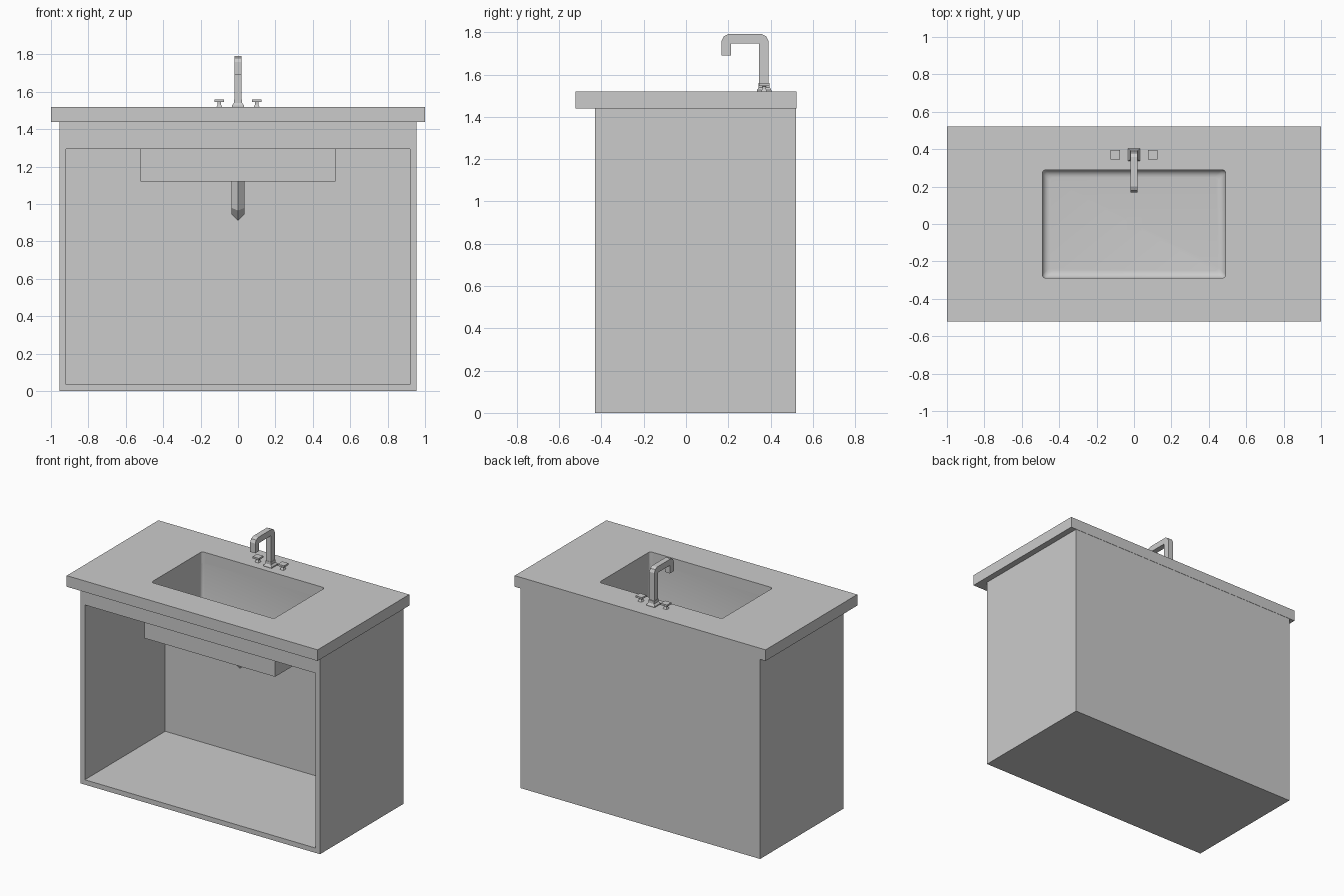
import bpy, bmesh, math
from mathutils import Vector

old = bpy.data.objects.get("Cube")
if old:
    bpy.data.objects.remove(old, do_unlink=True)

grey = bpy.data.materials.new("plain_grey")
grey.use_nodes = True
grey.diffuse_color = (0.6, 0.6, 0.6, 1)
grey.node_tree.nodes["Principled BSDF"].inputs["Base Color"].default_value = (0.6, 0.6, 0.6, 1)


def finish(name, bm, smooth=False):
    bmesh.ops.remove_doubles(bm, verts=bm.verts, dist=1e-5)
    bmesh.ops.recalc_face_normals(bm, faces=bm.faces)
    mesh = bpy.data.meshes.new(name)
    bm.to_mesh(mesh)
    bm.free()
    mesh.materials.append(grey)
    obj = bpy.data.objects.new(name, mesh)
    bpy.context.collection.objects.link(obj)
    if smooth:
        bpy.ops.object.select_all(action="DESELECT")
        obj.select_set(True)
        bpy.context.view_layer.objects.active = obj
        bpy.ops.object.shade_smooth_by_angle(angle=math.radians(35))
    return obj


def loft(rings, caps=True, closed=False):
    """Skin matching rings of points, capped at the ends or closed into a loop."""
    bm = bmesh.new()
    loops = [[bm.verts.new(p) for p in ring] for ring in rings]
    pairs = list(zip(loops, loops[1:])) + ([(loops[-1], loops[0])] if closed else [])
    for a, b in pairs:
        for i in range(len(a)):
            j = (i + 1) % len(a)
            bm.faces.new((a[i], a[j], b[j], b[i]))
    if caps and not closed:
        bm.faces.new(loops[0])
        bm.faces.new(loops[-1])
    return bm


def upright(hx, z0, z1, y):
    return [(-hx, y, z0), (hx, y, z0), (hx, y, z1), (-hx, y, z1)]


def flat(hx, hy, z, r=0.0, cx=0.0, cy=0.0, steps=4):
    """Horizontal rectangle with rounded corners."""
    pts = []
    for k, (sx, sy) in enumerate(((1, 1), (-1, 1), (-1, -1), (1, -1))):
        for s in range(steps + 1):
            a = math.pi / 2 * (k + s / steps)
            pts.append((cx + sx * (hx - r) + r * math.cos(a),
                        cy + sy * (hy - r) + r * math.sin(a), z))
    return pts


def stack(name, levels, cx=0.0, cy=0.0):
    """Square solid from (half x, half y, z) levels."""
    return finish(name, loft([flat(hx, hy, z, 0, cx, cy, 1) for hx, hy, z in levels]))


# Cabinet shell with an open front and top
cabinet = loft([upright(0.955, 0, 1.44, 0.52), upright(0.955, 0, 1.44, -0.43),
                upright(0.92, 0.035, 1.295, -0.43), upright(0.92, 0.035, 1.295, -0.395),
                upright(0.92, 0.035, 1.44, -0.395), upright(0.92, 0.035, 1.44, 0.485)])
top_faces = [f for f in cabinet.faces if f.calc_center_median().z > 1.43]
bmesh.ops.delete(cabinet, geom=top_faces, context="FACES")
finish("cabinet", cabinet)

# Countertop with the basin opening
HX, HY, R = 0.49, 0.29, 0.02
finish("countertop", loft([flat(1, 0.522, 1.44), flat(1, 0.522, 1.52),
                           flat(HX, HY, 1.52, R), flat(HX, HY, 1.44, R)], closed=True))

# Basin with a rounded floor edge
rings = [flat(0.52, 0.32, 1.12), flat(0.52, 0.32, 1.44), flat(HX, HY, 1.44, R)]
FILLET, FLOOR = 0.04, 1.15
for i in range(6):
    a = math.pi / 2 * i / 5
    inset = FILLET * (1 - math.cos(a))
    rings.append(flat(HX - inset, HY - inset, FLOOR + FILLET * (1 - math.sin(a)), R))
finish("basin", loft(rings), smooth=True)

# Drain cover and waste pipe
stack("drain_cover", [(0.04, 0.035, 1.149), (0.04, 0.035, 1.153)])


def tube(name, path, half_x, half_d, diamond=False):
    """Four-sided tube along a path in the x = 0 plane, mitred at the bends."""
    pts = [Vector((0, y, z)) for y, z in path]
    rings = []
    for i, p in enumerate(pts):
        d0 = (p - pts[max(i - 1, 0)]).normalized()
        d1 = (pts[min(i + 1, len(pts) - 1)] - p).normalized()
        t = (d0 + d1).normalized()
        n = Vector((0, -t.z, t.y)) / (t.dot(d1) if 0 < i < len(pts) - 1 else 1)
        x = Vector((half_x, 0, 0))
        n *= half_d
        rings.append([p + x, p + n, p - x, p - n] if diamond else
                     [p + x + n, p - x + n, p - x - n, p + x - n])
    return finish(name, loft(rings))


tube("waste_pipe", [(0, 1.13), (0, 0.98), (0.035, 0.945), (0.49, 0.945)], 0.035, 0.035, True)

# Tap
stack("tap_base", [(0.033, 0.034, 1.52), (0.033, 0.034, 1.527), (0.022, 0.026, 1.54),
                   (0.022, 0.026, 1.56)], cy=0.37)
tube("tap_spout", [(0.368, 1.53), (0.368, 1.755), (0.363, 1.765), (0.353, 1.77),
                   (0.205, 1.77), (0.195, 1.765), (0.19, 1.755), (0.19, 1.69)], 0.02, 0.022)

# Tap handles
for side, x in (("left", 0.1), ("right", -0.1)):
    stack(side + "_handle", [(0.015, 0.015, 1.52), (0.009, 0.009, 1.532), (0.009, 0.009, 1.545),
                             (0.025, 0.025, 1.547), (0.025, 0.025, 1.56)], x, 0.37)
